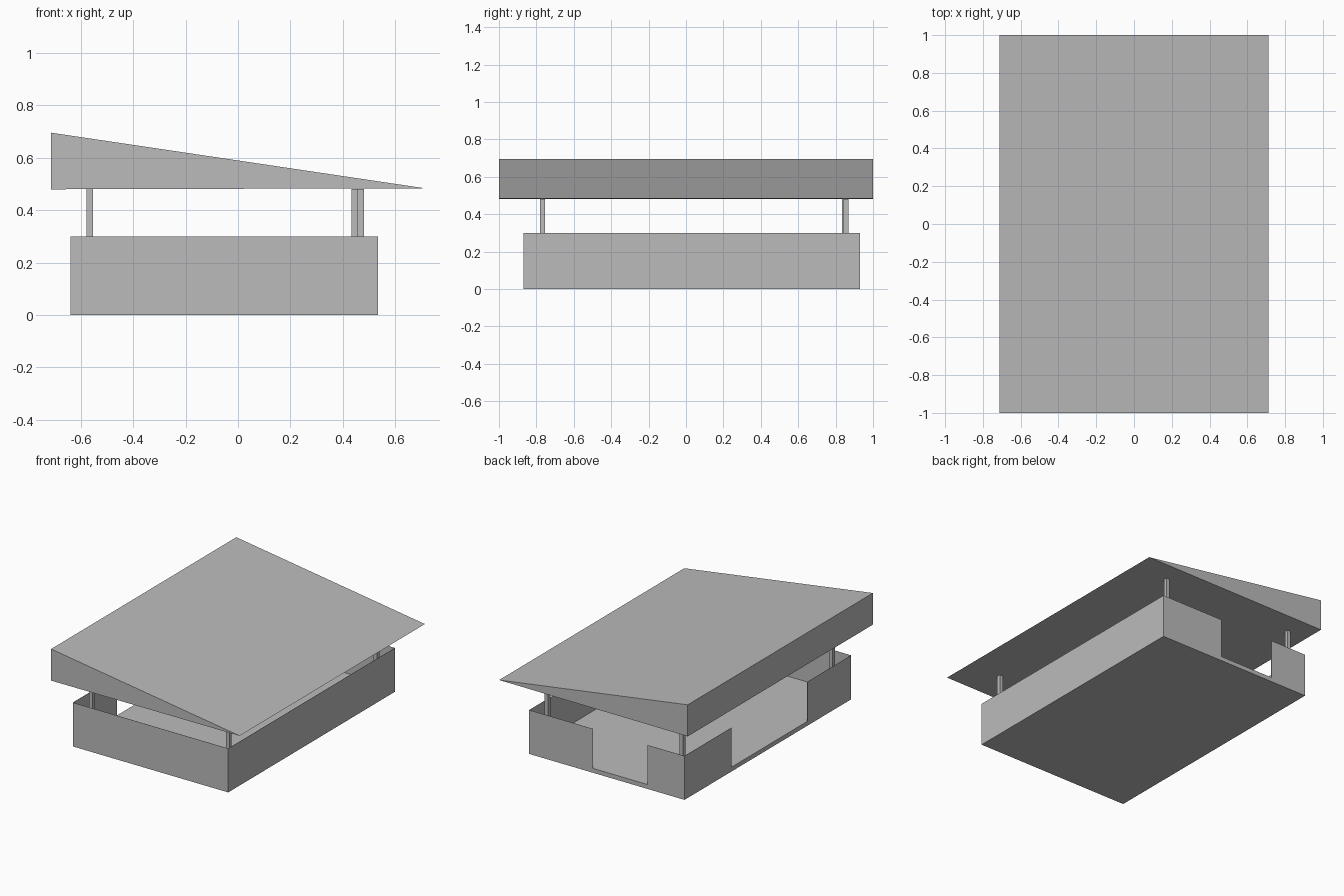
import bpy, bmesh

# Remove the default cube
cube = bpy.data.objects.get("Cube")
if cube:
    bpy.data.objects.remove(cube, do_unlink=True)

# Single plain grey
grey = bpy.data.materials.new("plain_grey")
grey.use_nodes = True
colour = (0.5, 0.5, 0.5, 1)
grey.diffuse_color = colour
grey.node_tree.nodes["Principled BSDF"].inputs["Base Color"].default_value = colour


def add_object(name, bm):
    bmesh.ops.recalc_face_normals(bm, faces=bm.faces)
    mesh = bpy.data.meshes.new(name)
    bm.to_mesh(mesh)
    bm.free()
    mesh.materials.append(grey)
    obj = bpy.data.objects.new(name, mesh)
    bpy.context.collection.objects.link(obj)
    return obj


def extrude_profile(name, profile, offset):
    """Close a planar outline and sweep it into a solid."""
    bm = bmesh.new()
    face = bm.faces.new([bm.verts.new(p) for p in profile])
    grown = bmesh.ops.extrude_face_region(bm, geom=[face], use_keep_orig=True)
    verts = [v for v in grown["geom"] if isinstance(v, bmesh.types.BMVert)]
    bmesh.ops.translate(bm, verts=verts, vec=offset)
    return add_object(name, bm)


def box(name, x0, x1, y0, y1, z0, z1):
    outline = [(x0, y0, z0), (x1, y0, z0), (x1, y1, z0), (x0, y1, z0)]
    return extrude_profile(name, outline, (0, 0, z1 - z0))


X0, X1, Y0, Y1 = -0.64, 0.535, -0.87, 0.93
FLOOR, WALL, EAVE = 0.03, 0.30, 0.482
T = 0.001

# Floor slab
box("floor", X0, X1, Y0, Y1, 0, FLOOR)

# Paper-thin walls, with doorways in the back and on the high side
box("front_wall", X0, X1, Y0, Y0 + T, FLOOR, WALL)
box("low_side_wall", X1 - T, X1, Y0, Y1, FLOOR, WALL)
for i, (a, b) in enumerate([(X0, -0.36), (0.053, X1)]):
    box(f"back_wall_{i + 1}", a, b, Y1 - T, Y1, FLOOR, WALL)
for i, (a, b) in enumerate([(Y0, -0.396), (0.424, Y1)]):
    box(f"high_side_wall_{i + 1}", X0, X0 + T, a, b, FLOOR, WALL)

# Corner posts
R = 0.013
posts = {"front_high": (-0.566, -0.768), "front_low": (0.468, -0.768),
         "back_high": (-0.566, 0.847), "back_low": (0.447, 0.856)}
for name, (x, y) in posts.items():
    box(name + "_post", x - R, x + R, y - R, y + R, FLOOR, EAVE)

# Wedge-shaped roof
extrude_profile("roof", [(-0.713, -1, 0.48), (0.713, -1, 0.484), (-0.713, -1, 0.696)], (0, 2, 0))
